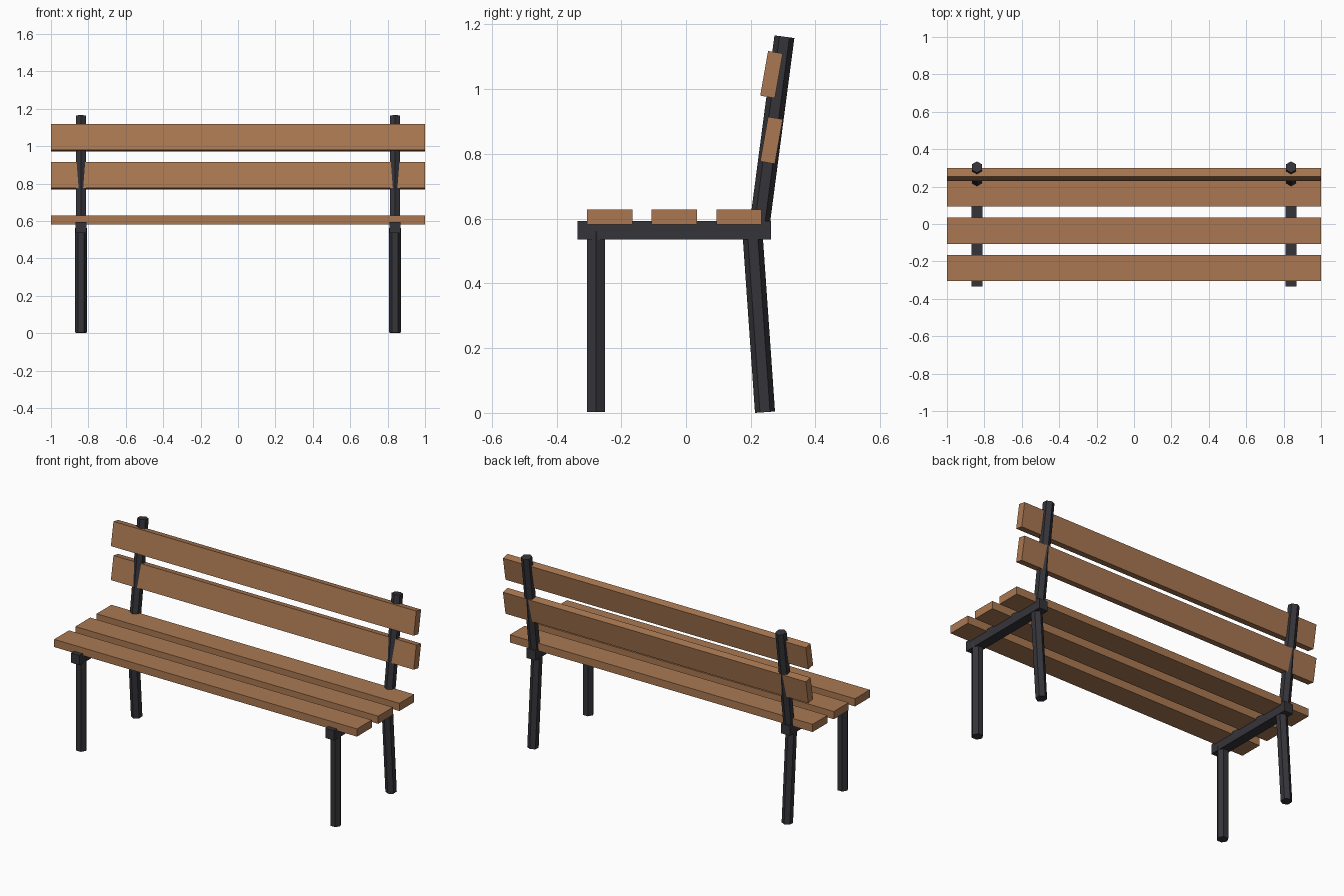
import bpy, bmesh
from math import sin, cos, tau, atan2, hypot, radians

if "Cube" in bpy.data.objects:
    bpy.data.objects.remove(bpy.data.objects["Cube"])


def material(name, rgb):
    m = bpy.data.materials.new(name)
    m.diffuse_color = (*rgb, 1)
    m.use_nodes = True
    m.node_tree.nodes["Principled BSDF"].inputs["Base Color"].default_value = m.diffuse_color
    return m


wood = material("wood", (0.40, 0.19, 0.085))
metal = material("dark_metal", (0.035, 0.035, 0.042))


def add_object(name, bm, mat, loc, tilt):
    bmesh.ops.recalc_face_normals(bm, faces=bm.faces[:])
    mesh = bpy.data.meshes.new(name)
    bm.to_mesh(mesh)
    bm.free()
    mesh.materials.append(mat)
    ob = bpy.data.objects.new(name, mesh)
    ob.location = loc
    ob.rotation_euler.x = tilt
    bpy.context.collection.objects.link(ob)
    return ob


def box(name, size, loc, mat, tilt=0):
    bm = bmesh.new()
    bmesh.ops.create_cube(bm, size=1)
    bmesh.ops.scale(bm, vec=size, verts=bm.verts[:])
    return add_object(name, bm, mat, loc, tilt)


def hex_bar(name, x, start, end, radius, turn=0):
    """Six-sided bar between two (y, z) points, turn sets the first corner angle."""
    dy, dz = end[0] - start[0], end[1] - start[1]
    bm = bmesh.new()
    ring = [bm.verts.new((radius * cos(turn + tau * i / 6),
                          radius * sin(turn + tau * i / 6), 0)) for i in range(6)]
    base = bm.faces.new(ring)
    top = bmesh.ops.extrude_face_region(bm, geom=[base], use_keep_orig=True)
    verts = [v for v in top["geom"] if isinstance(v, bmesh.types.BMVert)]
    bmesh.ops.translate(bm, vec=(0, 0, hypot(dy, dz)), verts=verts)
    return add_object(name, bm, metal, (x, *start), -atan2(dy, dz))


# Seat slats
for i in range(3):
    box(f"seat_slat_{i + 1}", (2, 0.14, 0.046), (0, -0.236 + 0.2 * i, 0.605), wood)

# Backrest slats, leaning back
for name, z in (("lower", 0.842), ("upper", 1.045)):
    box(f"{name}_back_slat", (2, 0.046, 0.14), (0, 0.264, z), wood, radians(-10))

# Metal frame on each side
for side, x in (("left", -0.84), ("right", 0.84)):
    box(f"{side}_seat_rail", (0.058, 0.597, 0.058), (x, -0.0365, 0.564), metal)
    hex_bar(f"{side}_front_leg", x, (-0.278, 0.003), (-0.278, 0.562), 0.032)
    hex_bar(f"{side}_back_leg", x, (0.244, 0.0022), (0.205, 0.562), 0.031, tau / 4)
    hex_bar(f"{side}_back_post", x, (0.225, 0.562), (0.304, 1.162), 0.031, tau / 4)
